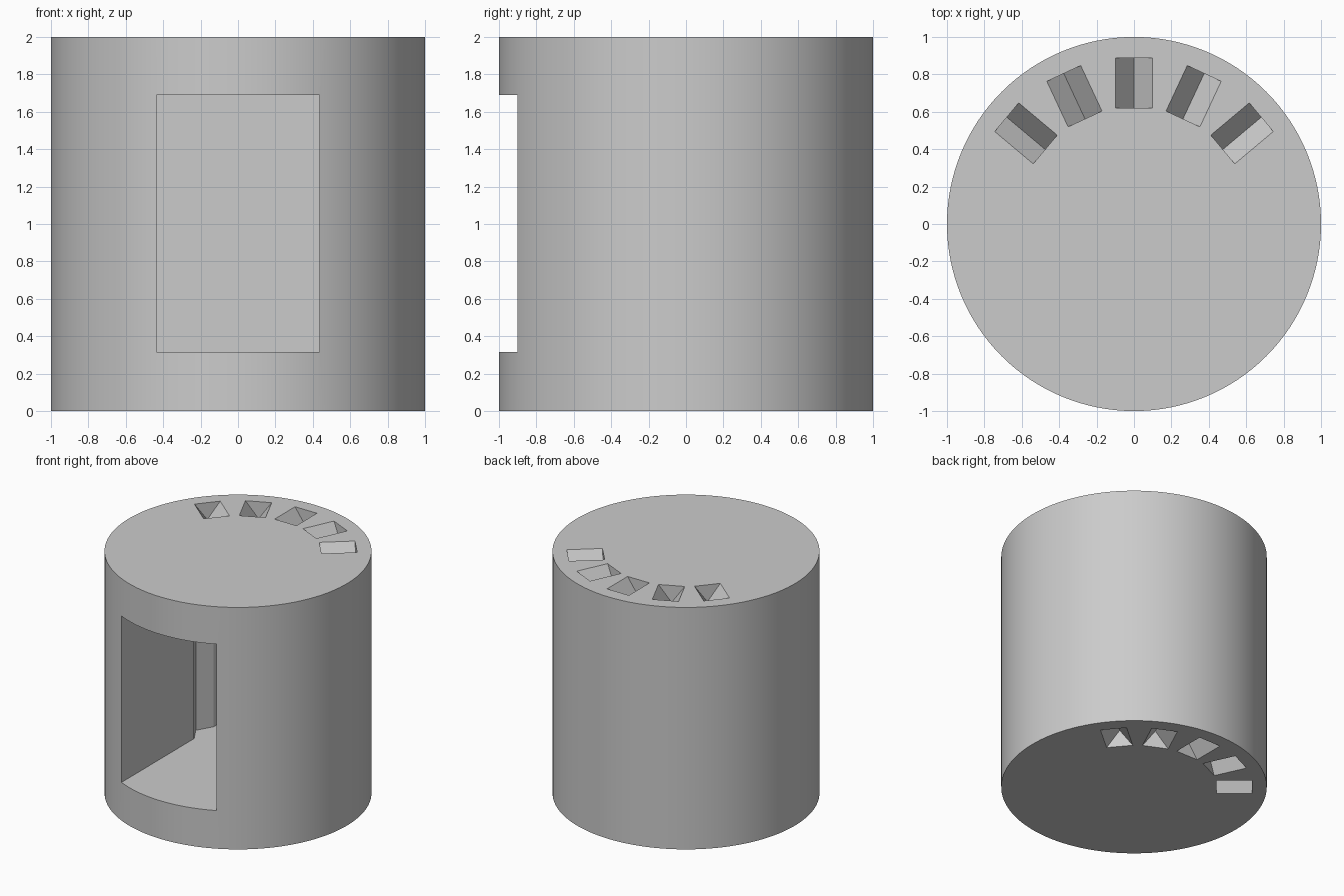
import bpy
import bmesh
import math
from mathutils import Matrix, Vector

cube = bpy.data.objects.get("Cube")
if cube:
    bpy.data.objects.remove(cube, do_unlink=True)

grey = bpy.data.materials.new("plain grey")
grey.use_nodes = True
colour = (0.6, 0.6, 0.6, 1)
grey.diffuse_color = colour
for node in grey.node_tree.nodes:
    if node.type == 'BSDF_PRINCIPLED':
        node.inputs["Base Color"].default_value = colour


def add_prism(bm, points, sweep, matrix=Matrix()):
    """Sweep a closed outline into a solid prism."""
    verts = [bm.verts.new(matrix @ Vector(p)) for p in points]
    face = bm.faces.new(verts)
    result = bmesh.ops.extrude_face_region(bm, geom=[face], use_keep_orig=True)
    moved = [v for v in result["geom"] if isinstance(v, bmesh.types.BMVert)]
    bmesh.ops.translate(bm, vec=matrix.to_3x3() @ Vector(sweep), verts=moved)


def make_object(name, bm):
    bmesh.ops.recalc_face_normals(bm, faces=bm.faces)
    mesh = bpy.data.meshes.new(name)
    bm.to_mesh(mesh)
    bm.free()
    mesh.materials.append(grey)
    obj = bpy.data.objects.new(name, mesh)
    bpy.context.collection.objects.link(obj)
    return obj


# Drum body
bm = bmesh.new()
bmesh.ops.create_cone(bm, cap_ends=True, segments=128, radius1=1, radius2=1,
                      depth=2, matrix=Matrix.Translation((0, 0, 1)))
body = make_object("drum_body", bm)

# Front pocket with a shallow vertical V groove in each side wall
cut = bmesh.new()
half, groove_y, groove_half, groove_depth = 0.435, 0.176, 0.128, 0.074
side = [(half, -1.2), (half, groove_y - groove_half),
        (half + groove_depth, groove_y),
        (half, groove_y + groove_half), (half, 0.6)]
outline = side + [(-x, y) for x, y in reversed(side)]
add_prism(cut, [(x, y, 0.315) for x, y in outline], (0, 0, 1.375))

# Fan of V notches along the back of the top and bottom faces
notch = [(0, -0.1, 0.1), (0, -0.1, 0), (0, 0, -0.14), (0, 0.1, 0), (0, 0.1, 0.1)]
for level, flip in ((2, 1), (0, -1)):
    for angle in range(40, 141, 25):
        place = (Matrix.Translation((0, 0, level))
                 @ Matrix.Rotation(math.radians(angle), 4, 'Z')
                 @ Matrix.Translation((0.62, 0, 0)))
        add_prism(cut, [(x, y, z * flip) for x, y, z in notch], (0.268, 0, 0), place)
cutter = make_object("cutter", cut)
cutter.hide_render = True

# Carve the body, then discard the cutter
bpy.ops.object.select_all(action='DESELECT')
body.select_set(True)
bpy.context.view_layer.objects.active = body
carve = body.modifiers.new("carve", 'BOOLEAN')
carve.operation = 'DIFFERENCE'
carve.solver = 'EXACT'
carve.object = cutter
bpy.ops.object.modifier_apply(modifier=carve.name)
bpy.data.objects.remove(cutter, do_unlink=True)
bpy.ops.object.shade_smooth_by_angle(angle=math.radians(20))
